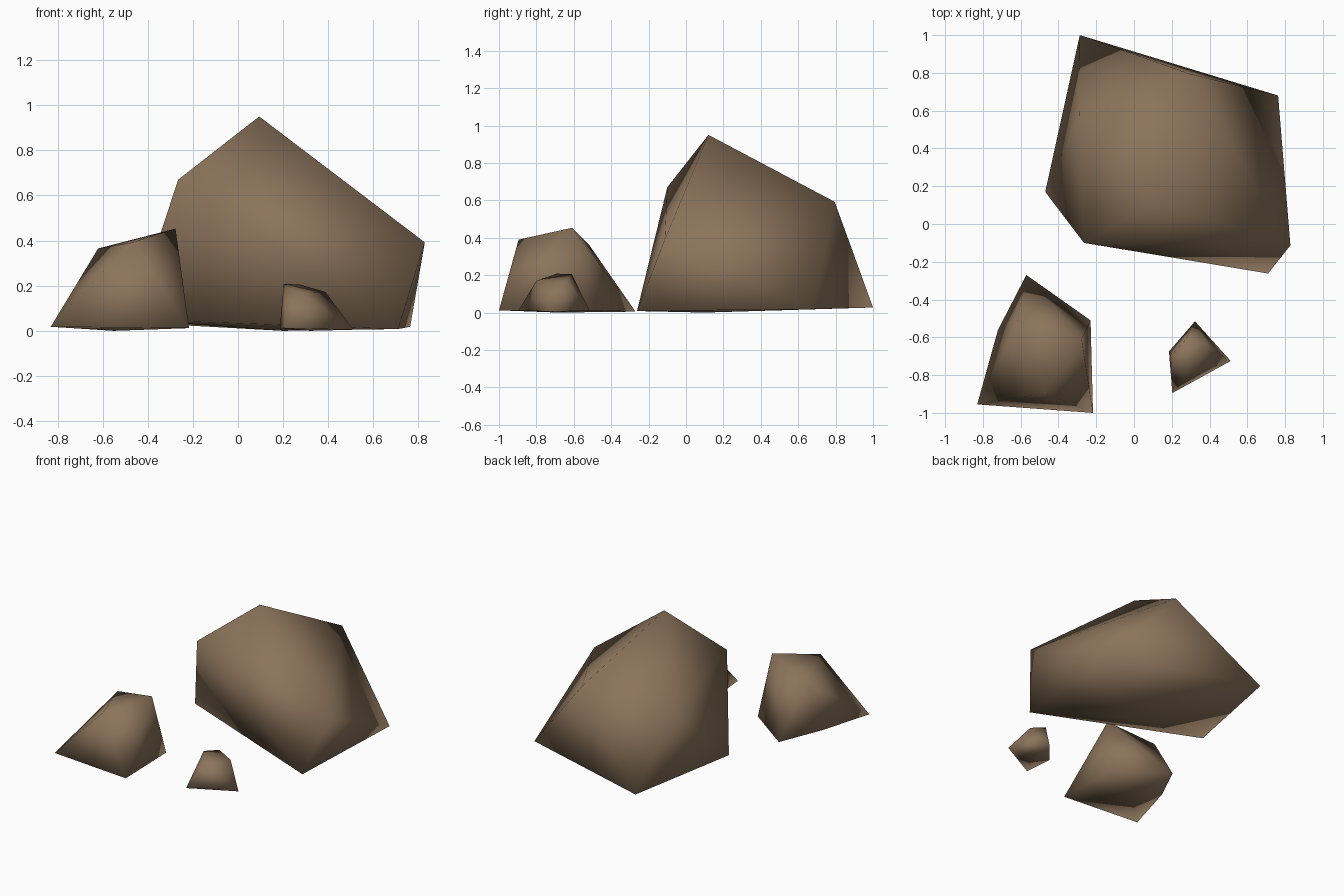
import bpy
import bmesh

stone = bpy.data.materials.new("brown_stone")
stone.diffuse_color = (0.26, 0.174, 0.105, 1)


def rock(name, base, crown):
    """Faceted boulder: hull around a ring of base corners and crown corners."""
    bm = bmesh.new()
    for p in base + crown:
        bm.verts.new(p)
    res = bmesh.ops.convex_hull(bm, input=bm.verts[:])
    inner = [v for v in res["geom_interior"] if isinstance(v, bmesh.types.BMVert)]
    bmesh.ops.delete(bm, geom=inner, context="VERTS")
    bmesh.ops.recalc_face_normals(bm, faces=bm.faces[:])
    for f in bm.faces:
        f.smooth = True
    me = bpy.data.meshes.new(name)
    bm.to_mesh(me)
    bm.free()
    me.materials.append(stone)
    ob = bpy.data.objects.new(name, me)
    bpy.context.collection.objects.link(ob)
    return ob


# Large boulder at the back
rock("large_rock",
     [(-0.287, 1.0, 0.027), (0.763, 0.68, 0.018), (0.71, -0.262, 0.008),
      (-0.47, 0.17, 0.05), (0.2, 0.1, 0.0)],
     [(0.828, -0.113, 0.392), (-0.265, -0.10, 0.67), (0.295, 0.795, 0.592),
      (-0.29, 0.575, 0.47), (0.094, 0.12, 0.95)])

# Medium rock at the front left
rock("medium_rock",
     [(-0.57, -0.27, 0.005), (-0.23, -0.51, 0.012), (-0.217, -1.0, 0.012),
      (-0.83, -0.955, 0.018), (-0.72, -0.56, 0.022), (-0.55, -0.68, 0.0)],
     [(-0.277, -0.61, 0.453), (-0.62, -0.52, 0.365), (-0.475, -0.895, 0.39)])

# Small rock at the front right
rock("small_rock",
     [(0.323, -0.515, 0.01), (0.512, -0.725, 0.005), (0.203, -0.895, 0.012),
      (0.185, -0.675, 0.01), (0.32, -0.7, 0.0)],
     [(0.203, -0.69, 0.208), (0.275, -0.61, 0.205), (0.388, -0.64, 0.172),
      (0.28, -0.80, 0.17)])
